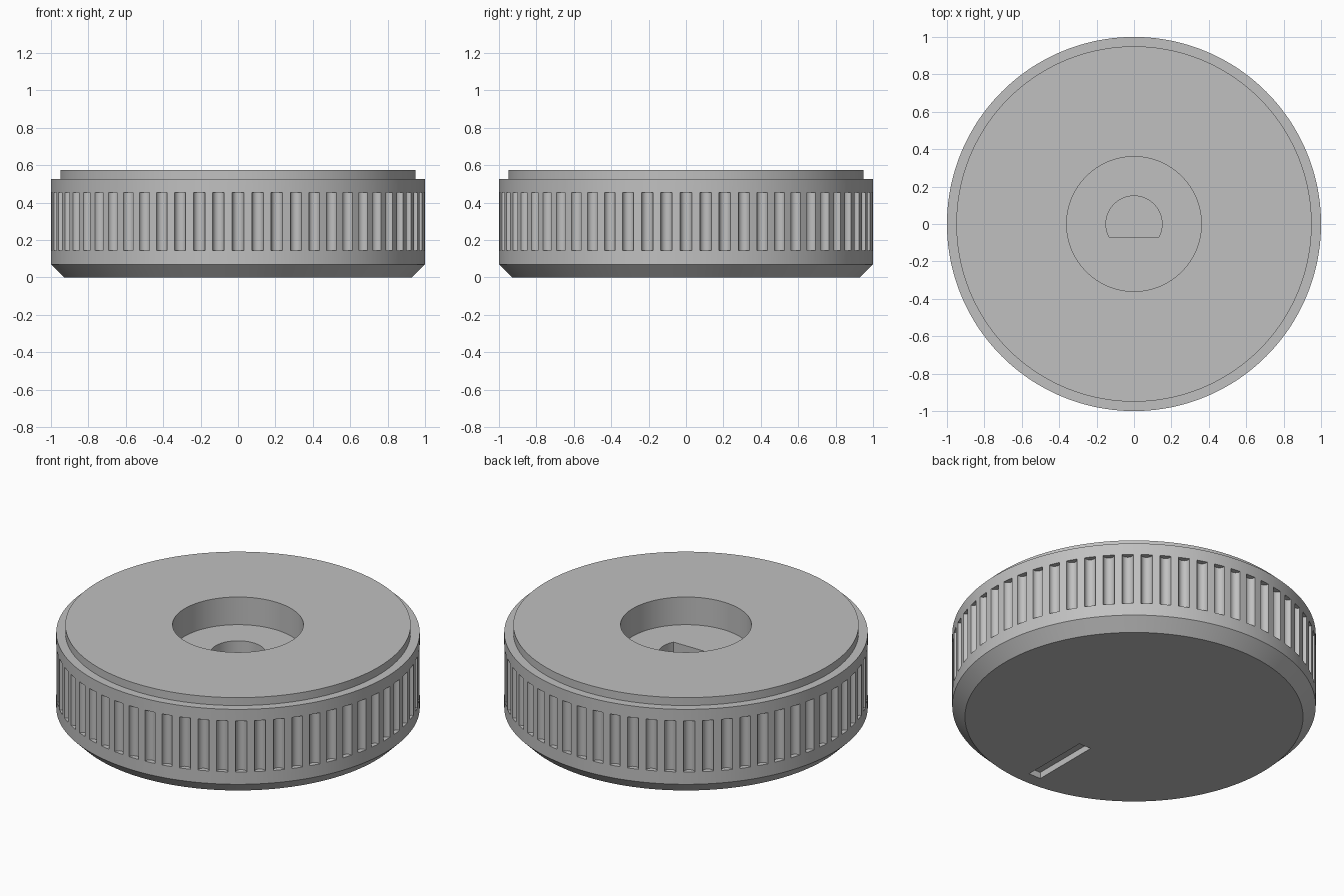
import bpy, bmesh, math
from mathutils import Matrix

if "Cube" in bpy.data.objects:
    bpy.data.objects.remove(bpy.data.objects["Cube"], do_unlink=True)

# Single grey plastic
grey = bpy.data.materials.new("grey plastic")
grey.use_nodes = True
colour = (0.53, 0.53, 0.53, 1)
grey.diffuse_color = colour
grey.node_tree.nodes["Principled BSDF"].inputs["Base Color"].default_value = colour


def make_object(name, bm):
    bmesh.ops.recalc_face_normals(bm, faces=bm.faces)
    mesh = bpy.data.meshes.new(name)
    bm.to_mesh(mesh)
    bm.free()
    mesh.materials.append(grey)
    obj = bpy.data.objects.new(name, mesh)
    bpy.context.collection.objects.link(obj)
    return obj


def lathe(name, profile, steps):
    """Closed solid of revolution from (radius, height) points."""
    bm = bmesh.new()
    rings = [[bm.verts.new((r * math.cos(i * math.tau / steps),
                            r * math.sin(i * math.tau / steps), z))
              for i in range(steps)] for r, z in profile]
    for low, high in zip(rings, rings[1:]):
        for i in range(steps):
            j = (i + 1) % steps
            bm.faces.new((low[i], low[j], high[j], high[i]))
    bm.faces.new(rings[0])
    bm.faces.new(rings[-1])
    return make_object(name, bm)


def prism(name, outline, z0, z1):
    """Solid from a flat outline raised from z0 to z1."""
    bm = bmesh.new()
    base = bm.faces.new([bm.verts.new((x, y, z0)) for x, y in outline])
    top = bmesh.ops.extrude_face_region(bm, geom=[base])["geom"]
    bmesh.ops.translate(bm, vec=(0, 0, z1 - z0),
                        verts=[v for v in top if isinstance(v, bmesh.types.BMVert)])
    return make_object(name, bm)


# Knob body with chamfered face, stepped rim and round recess
knob = lathe("knob_body", [(0.93, 0), (1, 0.07), (1, 0.525), (0.95, 0.525),
                           (0.95, 0.573), (0.36, 0.573), (0.36, 0.405)], 240)

# Grip flutes around the side
bm = bmesh.new()
flutes = 60
for i in range(flutes):
    place = (Matrix.Rotation(i * math.tau / flutes, 4, "Z")
             @ Matrix.Translation((1, 0, 0.3)))
    bmesh.ops.create_cone(bm, cap_ends=True, segments=20, radius1=0.031,
                          radius2=0.031, depth=0.31, matrix=place)
flute_cutter = make_object("flute_cutter", bm)

# D-shaped shaft socket
radius, flat = 0.15, -0.07
start = math.asin(flat / radius)
sweep = math.pi - 2 * start
socket = [(radius * math.cos(start + sweep * i / 48),
           radius * math.sin(start + sweep * i / 48)) for i in range(49)]
socket_cutter = prism("socket_cutter", socket, 0.12, 0.5)

# Pointer slot in the face
slot_cutter = prism("slot_cutter", [(-0.04, -0.85), (0.04, -0.85),
                                    (0.04, -0.42), (-0.04, -0.42)], -0.1, 0.038)

# Cut everything into the body
bpy.ops.object.select_all(action="DESELECT")
bpy.context.view_layer.objects.active = knob
knob.select_set(True)
for cutter in (flute_cutter, socket_cutter, slot_cutter):
    cutter.hide_render = True
    cut = knob.modifiers.new(cutter.name, "BOOLEAN")
    cut.operation = "DIFFERENCE"
    cut.solver = "EXACT"
    cut.object = cutter
    bpy.ops.object.modifier_apply(modifier=cut.name)
    bpy.data.objects.remove(cutter, do_unlink=True)

bpy.ops.object.shade_smooth_by_angle(angle=math.radians(30))
